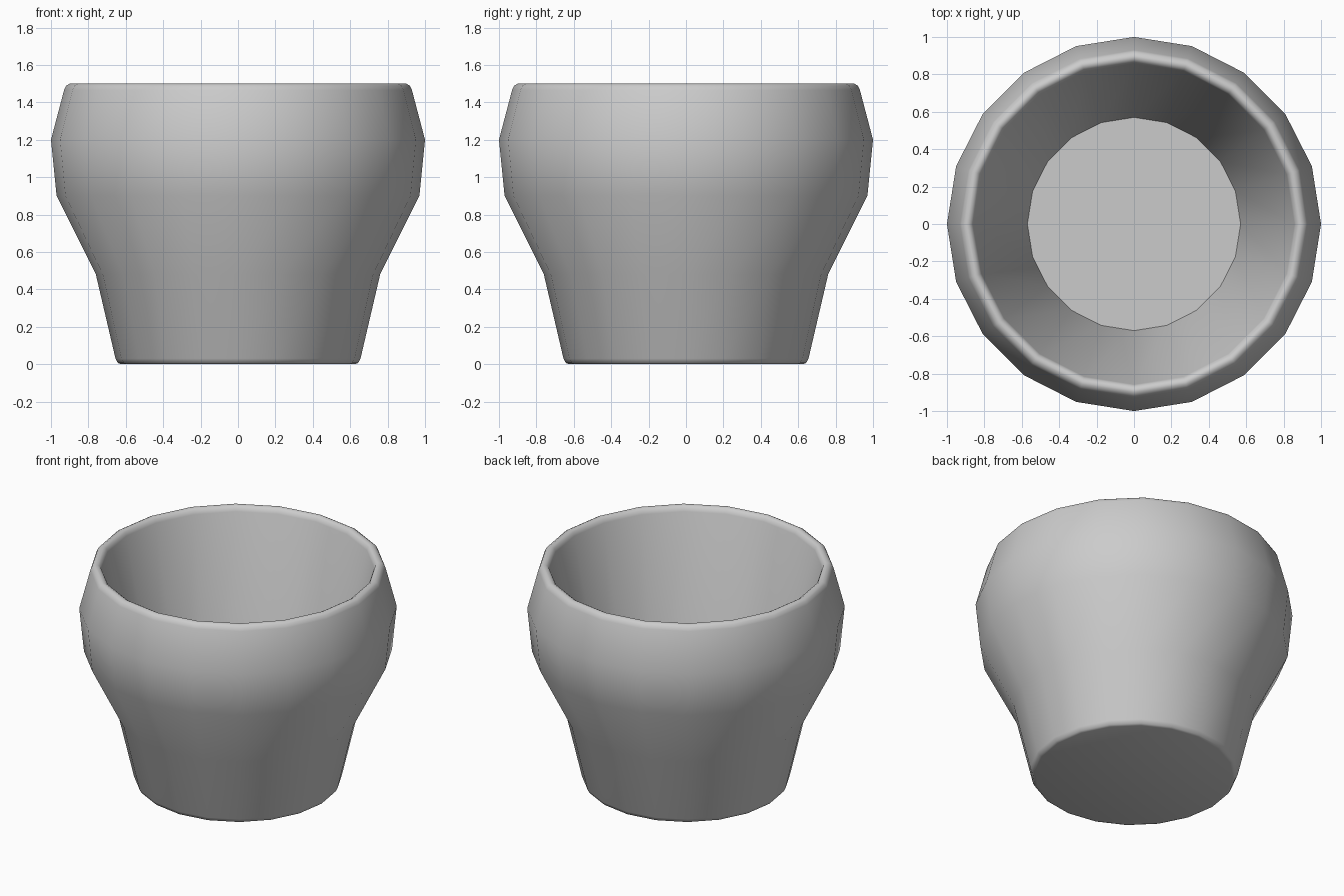
import bpy, bmesh
from math import cos, sin, pi, radians

if "Cube" in bpy.data.objects:
    bpy.data.objects.remove(bpy.data.objects["Cube"])

SIDES = 20

# Cross-section (radius, height): underside edge, outer wall, rounded rim, inner wall
PROFILE = [
    (0.625, 0.0), (0.642, 0.006), (0.655, 0.03),
    (0.76, 0.48), (0.97, 0.90), (1.0, 1.20),
    (0.93, 1.465), (0.92, 1.488), (0.90, 1.5),
    (0.885, 1.5), (0.868, 1.49), (0.858, 1.465),
    (0.57, 0.10),
]


def lathe(name, profile, sides):
    bm = bmesh.new()
    rings = [[bm.verts.new((r * cos(2 * pi * i / sides), r * sin(2 * pi * i / sides), z))
              for i in range(sides)] for r, z in profile]
    for a, b in zip(rings, rings[1:]):
        for i in range(sides):
            j = (i + 1) % sides
            bm.faces.new((a[i], a[j], b[j], b[i]))
    # Underside and inner floor
    bm.faces.new(rings[0][::-1])
    bm.faces.new(rings[-1])
    bmesh.ops.recalc_face_normals(bm, faces=bm.faces[:])
    mesh = bpy.data.meshes.new(name)
    bm.to_mesh(mesh)
    bm.free()
    obj = bpy.data.objects.new(name, mesh)
    bpy.context.collection.objects.link(obj)
    return obj


# Hollow pot, smooth walls with a crisp floor edge
pot = lathe("pot", PROFILE, SIDES)
bpy.context.view_layer.objects.active = pot
pot.select_set(True)
bpy.ops.object.shade_smooth_by_angle(angle=radians(60))
